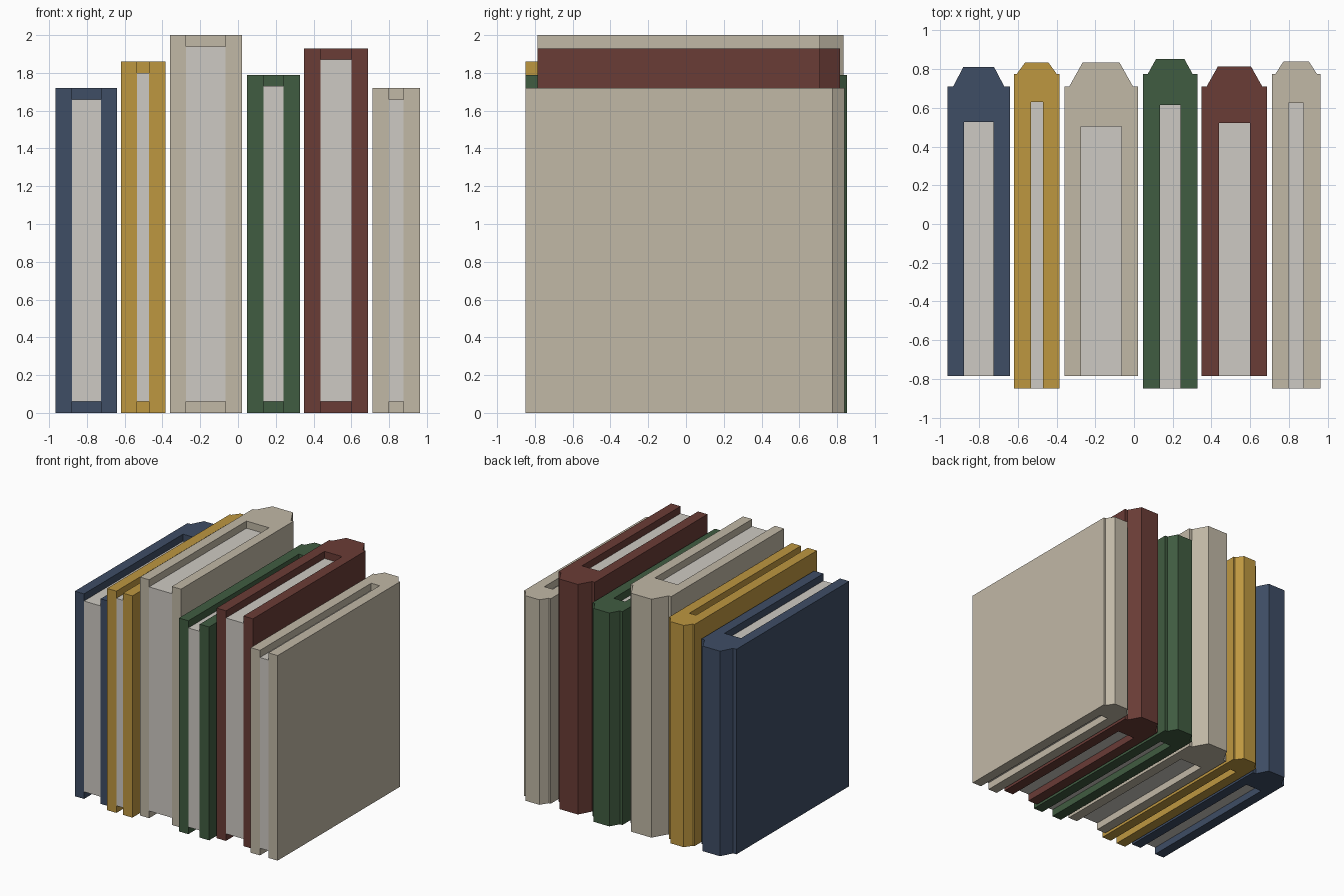
import bpy, bmesh

if "Cube" in bpy.data.objects:
    bpy.data.objects.remove(bpy.data.objects["Cube"])


def material(name, rgb):
    """Flat colour from 0-255 sRGB."""
    lin = [((c / 255 + 0.055) / 1.055) ** 2.4 for c in rgb]
    m = bpy.data.materials.new(name)
    m.diffuse_color = (*lin, 1)
    m.use_nodes = True
    m.node_tree.nodes["Principled BSDF"].inputs["Base Color"].default_value = m.diffuse_color
    return m


NAVY = material("navy cloth", (62, 77, 101))
GOLD = material("mustard cloth", (190, 151, 64))
CREAM = material("cream cloth", (193, 184, 166))
GREEN = material("green cloth", (64, 92, 65))
RED = material("red cloth", (106, 60, 54))
PAPER = material("paper", (206, 202, 195))


def prism(name, outline, z0, z1, mat):
    """Extrude a plan outline vertically."""
    bm = bmesh.new()
    face = bm.faces.new([bm.verts.new((x, y, z0)) for x, y in outline])
    ext = bmesh.ops.extrude_face_region(bm, geom=[face])
    top = [v for v in ext["geom"] if isinstance(v, bmesh.types.BMVert)]
    bmesh.ops.translate(bm, verts=top, vec=(0, 0, z1 - z0))
    bmesh.ops.recalc_face_normals(bm, faces=bm.faces)
    mesh = bpy.data.meshes.new(name)
    bm.to_mesh(mesh)
    bm.free()
    mesh.materials.append(mat)
    obj = bpy.data.objects.new(name, mesh)
    bpy.context.scene.collection.objects.link(obj)
    return obj


def book(name, x0, x1, height, front, shoulder, back, lip, top_half, page_half, page_back, mat):
    cx, w = (x0 + x1) / 2, (x1 - x0) / 2
    # one half of the U-shaped cover, mirrored: inner front corner round to the spine
    half = [(page_half, page_back), (page_half, front), (w, front), (w, shoulder),
            (w - lip, shoulder), (top_half, back)]
    outline = [(cx + x, y) for x, y in half] + [(cx - x, y) for x, y in reversed(half)]
    prism(name + "_cover", outline, 0, height, mat)
    # page block, set in from the top and bottom of the cover
    p = page_half
    prism(name + "_pages", [(cx - p, front), (cx + p, front), (cx + p, page_back), (cx - p, page_back)],
          0.06, height - 0.06, PAPER)


# row of books, left to right
book("navy_book", -0.965, -0.64, 1.72, -0.785, 0.71, 0.81, 0.03, 0.08, 0.077, 0.527, NAVY)
book("mustard_book", -0.62, -0.385, 1.86, -0.85, 0.775, 0.835, 0.014, 0.06, 0.031, 0.63, GOLD)
book("tall_cream_book", -0.36, 0.02, 2.0, -0.785, 0.71, 0.835, 0.025, 0.095, 0.105, 0.505, CREAM)
book("green_book", 0.047, 0.327, 1.79, -0.85, 0.775, 0.853, 0.024, 0.073, 0.053, 0.615, GREEN)
book("red_book", 0.35, 0.688, 1.93, -0.785, 0.71, 0.815, 0.025, 0.085, 0.081, 0.522, RED)
book("short_cream_book", 0.713, 0.963, 1.72, -0.85, 0.775, 0.84, 0.017, 0.065, 0.039, 0.625, CREAM)
